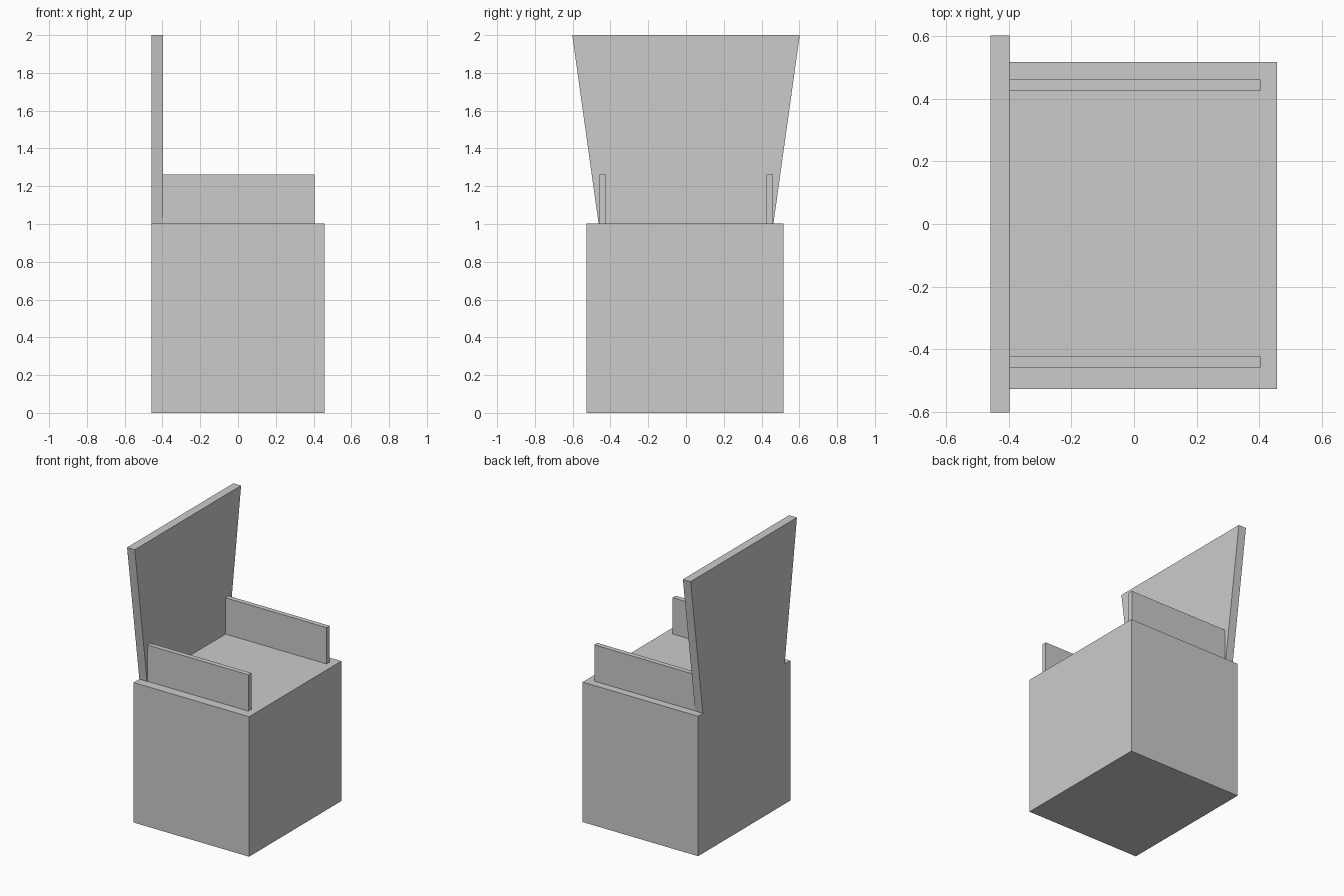
import bpy

if "Cube" in bpy.data.objects:
    bpy.data.objects.remove(bpy.data.objects["Cube"])


def tapered_box(name, x, z, y_bottom, y_top=None):
    """Box spanning x and z, whose y range may change from bottom to top."""
    y_top = y_top or y_bottom
    verts = []
    for height, (y0, y1) in zip(z, (y_bottom, y_top)):
        verts += [(x[0], y0, height), (x[1], y0, height),
                  (x[1], y1, height), (x[0], y1, height)]
    faces = [(3, 2, 1, 0), (4, 5, 6, 7)]
    faces += [(i, (i + 1) % 4, (i + 1) % 4 + 4, i + 4) for i in range(4)]
    mesh = bpy.data.meshes.new(name)
    mesh.from_pydata(verts, [], faces)
    obj = bpy.data.objects.new(name, mesh)
    bpy.context.collection.objects.link(obj)
    return obj


BACK_X, PANEL_X, FRONT_X = -0.458, -0.397, 0.457
SEAT_Z = 1.003

# Solid block forming the seat
tapered_box("seat_base", (BACK_X, FRONT_X), (0, SEAT_Z), (-0.527, 0.517))

# Backrest panel, flaring out towards the top
tapered_box("backrest", (BACK_X, PANEL_X), (SEAT_Z, 2.0),
            (-0.463, 0.463), (-0.602, 0.602))

# Thin upright armrests, one on each side
arm_z = (SEAT_Z, 1.263)
for side, y in (("left", (-0.459, -0.424)), ("right", (0.426, 0.461))):
    tapered_box(side + "_armrest", (PANEL_X, 0.404), arm_z, y)
